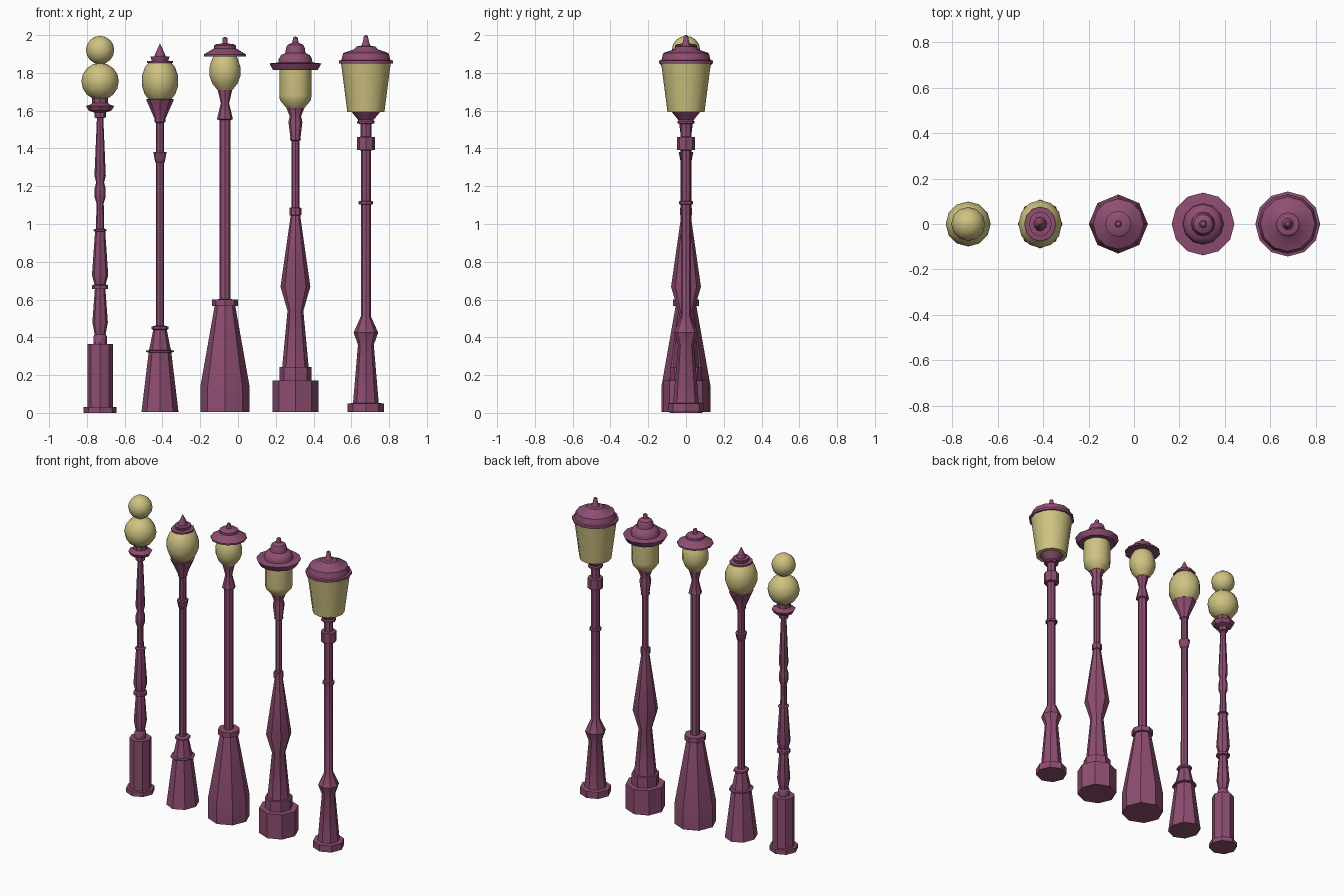
import bpy, bmesh
from math import cos, sin, pi, radians


def material(name, rgb):
    m = bpy.data.materials.new(name)
    m.diffuse_color = (*rgb, 1)
    return m


METAL = material("plum_metal", (0.27, 0.075, 0.165))
GLASS = material("yellow_glass", (0.62, 0.54, 0.22))


def lathe(name, x, profile, mat, sides=8, sy=1.0):
    """Turn a list of (radius, height) points around a vertical axis at x."""
    bm = bmesh.new()
    rings = [[bm.verts.new((r * cos(2 * pi * i / sides),
                            r * sy * sin(2 * pi * i / sides), z))
              for i in range(sides)] for r, z in profile]
    for a, b in zip(rings, rings[1:]):
        for i in range(sides):
            j = (i + 1) % sides
            bm.faces.new((a[i], a[j], b[j], b[i]))
    bm.faces.new(rings[0][::-1])
    bm.faces.new(rings[-1])
    me = bpy.data.meshes.new(name)
    bm.to_mesh(me)
    bm.free()
    me.materials.append(mat)
    ob = bpy.data.objects.new(name, me)
    ob.location.x = x
    bpy.context.collection.objects.link(ob)
    bpy.context.view_layer.objects.active = ob
    bpy.ops.object.select_all(action='DESELECT')
    ob.select_set(True)
    bpy.ops.object.shade_smooth_by_angle(angle=radians(38))
    return ob


def ball(name, x, z, r, sides=12, rings=8):
    pts = [(max(r * sin(pi * k / rings), 0.001), z - r * cos(pi * k / rings))
           for k in range(rings + 1)]
    return lathe(name, x, pts, GLASS, sides)


# Lamp 1: turned post with two stacked globes
X1 = -0.73
lathe("double_globe_post", X1, [
    (.088, 0), (.088, .03), (.068, .03), (.068, .365), (.036, .365), (.036, .405),
    (.029, .415), (.041, .48), (.028, .655), (.043, .657), (.043, .675), (.030, .68),
    (.043, .73), (.027, .96), (.034, .963), (.034, .97), (.022, .975), (.019, 1.11),
    (.029, 1.14), (.029, 1.19), (.021, 1.22), (.030, 1.255), (.017, 1.56), (.030, 1.565),
    (.030, 1.59), (.06, 1.60), (.075, 1.625), (.055, 1.63), (.042, 1.64), (.042, 1.67)],
    METAL)
ball("lower_globe", X1, 1.755, .099)
ball("upper_globe", X1, 1.921, .075)

# Lamp 2: slim post with spiked cap
X2 = -0.413
lathe("slim_post", X2, [
    (.098, .005), (.060, .32), (.074, .322), (.074, .33), (.058, .332), (.036, .44),
    (.046, .445), (.046, .457), (.022, .462), (.021, 1.325), (.026, 1.33), (.035, 1.38),
    (.021, 1.382), (.021, 1.535), (.028, 1.54), (.028, 1.555), (.074, 1.66), (.05, 1.662)],
    METAL, sy=1.1)
lathe("slim_globe", X2, [
    (.055, 1.655), (.08, 1.685), (.096, 1.73), (.096, 1.785), (.08, 1.83), (.055, 1.86)],
    GLASS, 12, 1.1)
lathe("slim_cap", X2, [
    (.069, 1.853), (.069, 1.862), (.044, 1.864), (.050, 1.886), (.028, 1.888),
    (.028, 1.895), (.001, 1.955)], METAL, 12, 1.1)

# Lamp 3: wide cone base with flat hat
X3 = -0.069
lathe("cone_post", X3, [
    (.130, .005), (.130, .14), (.055, .565), (.068, .567), (.068, .6), (.029, .602),
    (.029, 1.55), (.042, 1.555), (.022, 1.64), (.040, 1.715)], METAL)
lathe("hat_globe", X3, [
    (.040, 1.71), (.068, 1.745), (.082, 1.785), (.082, 1.83), (.068, 1.875), (.05, 1.90)],
    GLASS, 12)
lathe("flat_hat", X3, [
    (.111, 1.888), (.111, 1.898), (.058, 1.93), (.058, 1.945), (.045, 1.953),
    (.014, 1.955), (.012, 1.985), (.003, 1.99)], METAL, 12)

# Lamp 4: stepped base, swelling post, tiered brim
X4 = 0.304
lathe("stepped_post", X4, [
    (.122, .005), (.122, .172), (.085, .172), (.085, .243), (.070, .243), (.042, .54),
    (.079, .668), (.025, 1.045), (.031, 1.047), (.031, 1.085), (.021, 1.088),
    (.021, 1.44), (.029, 1.445), (.027, 1.46), (.037, 1.54), (.030, 1.57), (.050, 1.62)],
    METAL)
lathe("drum_lantern", X4, [
    (.048, 1.615), (.082, 1.655), (.085, 1.68), (.085, 1.83)], GLASS, 12)
lathe("tiered_brim", X4, [
    (.118, 1.815), (.138, 1.85), (.090, 1.855), (.088, 1.875), (.075, 1.895),
    (.053, 1.905), (.050, 1.93), (.042, 1.948), (.016, 1.96), (.013, 1.985), (.003, 1.992)],
    METAL, 12)

# Lamp 5: collared post with tapered lantern and lid
X5 = 0.677
lathe("collared_post", X5, [
    (.096, .005), (.096, .05), (.068, .052), (.042, .36), (.065, .425), (.027, .51),
    (.027, 1.103), (.038, 1.105), (.038, 1.12), (.027, 1.122), (.027, 1.39),
    (.048, 1.392), (.048, 1.46), (.029, 1.462), (.029, 1.53), (.046, 1.532),
    (.046, 1.543), (.040, 1.55), (.077, 1.595)], METAL)
lathe("tapered_lantern", X5, [(.098, 1.592), (.132, 1.855)], GLASS, 12)
lathe("lantern_lid", X5, [
    (.143, 1.85), (.143, 1.865), (.130, 1.868), (.120, 1.905), (.062, 1.925),
    (.050, 1.94), (.025, 1.943), (.017, 1.96), (.011, 1.995), (.003, 2.0)], METAL, 12)
